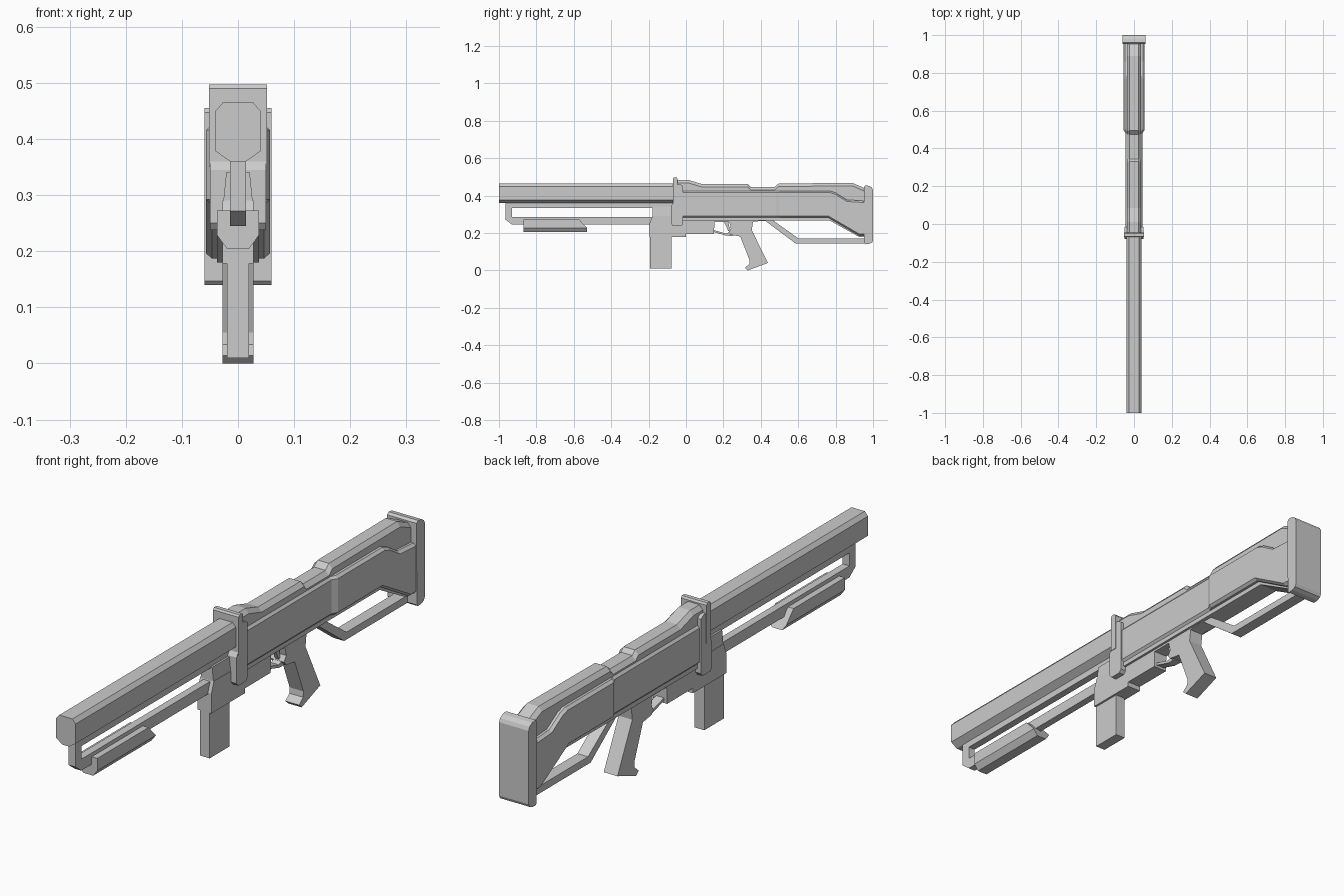
import bpy, bmesh

if "Cube" in bpy.data.objects:
    bpy.data.objects.remove(bpy.data.objects["Cube"])


def finish(name, bm):
    bmesh.ops.recalc_face_normals(bm, faces=bm.faces[:])
    mesh = bpy.data.meshes.new(name)
    bm.to_mesh(mesh)
    bm.free()
    ob = bpy.data.objects.new(name, mesh)
    bpy.context.collection.objects.link(ob)
    return ob


def loft(rings):
    """Skin a list of 3D rings that share one point count and cap both ends."""
    bm = bmesh.new()
    loops = [[bm.verts.new(p) for p in ring] for ring in rings]
    n = len(loops[0])
    for a, b in zip(loops, loops[1:]):
        for i in range(n):
            j = (i + 1) % n
            bm.faces.new((a[i], a[j], b[j], b[i]))
    bm.faces.new(loops[0])
    bm.faces.new(loops[-1])
    return bm


def side_loft(layers):
    """Layers of (half width, side profile), outermost first, mirrored in x."""
    full = [(-x, p) for x, p in layers] + [(x, p) for x, p in reversed(layers)]
    return loft([[(x, y, z) for y, z in p] for x, p in full])


def plate(name, half, profile):
    return finish(name, side_loft([(half, profile)]))


def section(half_points):
    """Half section (x, z) from top to bottom, mirrored in x."""
    return half_points + [(-x, z) for x, z in reversed(half_points)]


def along_y(name, half_points, y0, y1):
    s = section(half_points)
    return finish(name, loft([[(x, y, z) for x, z in s] for y in (y0, y1)]))


# Barrel shroud
along_y("barrel_shroud", [(.027, .465), (.04, .45), (.04, .378), (.014, .36)], -1, -.05)

# Under-barrel frame
plate("under_frame", .014, [(-.05, .365), (-.965, .365), (-.965, .272), (-.93, .245),
                            (-.15, .245), (-.15, .287), (-.93, .287), (-.93, .335), (-.05, .335)])

# Foregrip with tapered belly and sloped rear
fore_half = [(.037, .273), (.037, .228), (.02, .205)]
fore = section(fore_half)
finish("foregrip", loft([[(x, -.87, z) for x, z in fore],
                         [(x, -.53 - max(0, z - .245) * 1.5, z) for x, z in fore]]))

# Magazine and its well
plate("magazine", .02, [(-.193, .01), (-.078, .01), (-.078, .2), (-.193, .2)])
along_y("magazine_well_upper", [(.021, .34), (.028, .27), (.028, .18)], -.18, -.06)
plate("magazine_well_lower", .028, [(-.195, .178), (0, .178), (0, .29), (-.18, .29), (-.195, .25)])

# Front collar
plate("collar_plate", .052, [(-.07, .35), (-.045, .35), (-.045, .49), (-.05, .497), (-.065, .497), (-.07, .49)])
plate("collar_legs", .05, [(-.08, .25), (-.07, .238), (-.025, .238), (-.015, .25),
                           (-.015, .45), (-.03, .46), (-.07, .46), (-.07, .36), (-.08, .345)])

# Central core with stepped, chamfered top
top = [(-.045, .485), (.01, .485), (.085, .462), (.33, .462), (.345, .447), (.475, .447),
       (.495, .465), (.89, .468), (.955, .44)]
base = [(.955, .18), (.925, .18), (.77, .266), (-.045, .266)]
finish("core", side_loft([(.037, [(y, z - .016) for y, z in top] + base), (.023, top + base)]))

# Side shell, wider behind the step
shell = [(-.015, .425), (.77, .425), (.80, .415), (.86, .378), (.955, .372),
         (.955, .187), (.925, .187), (.76, .283), (-.015, .283)]
shell_in = [(y, z + (-.009 if i < 5 else .009)) for i, (y, z) in enumerate(shell)]
bm = side_loft([(.045, shell_in), (.037, shell)])
for y in (.48, .5):
    bmesh.ops.bisect_plane(bm, geom=bm.verts[:] + bm.edges[:] + bm.faces[:],
                           plane_co=(0, y, 0), plane_no=(0, 1, 0))
for v in bm.verts:
    if v.co.y > .49:
        v.co.x *= 1.26
finish("side_shell", bm)

# Butt pad
plate("butt_pad", .06, [(.952, .447), (.96, .455), (.98, .452), (.994, .443), (1, .43), (1, .16),
                        (.995, .149), (.98, .142), (.96, .14), (.953, .147)])

# Lower receiver
plate("lower_receiver", .028, [(-.02, .29), (-.02, .196), (.15, .196), (.152, .258), (.23, .258),
                               (.26, .24), (.37, .262), (.45, .268), (.45, .29)])

# Trigger guard and trigger
plate("trigger_guard", .016, [(.148, .216), (.215, .197), (.25, .215), (.25, .185), (.215, .186), (.148, .206)])
plate("trigger", .007, [(.2, .265), (.225, .265), (.237, .21), (.227, .21)])

# Pistol grip
plate("pistol_grip", .028, [(.23, .27), (.36, .275), (.352, .215), (.438, .04), (.33, 0), (.315, .014),
                            (.338, .034), (.34, .055), (.29, .182), (.24, .19), (.228, .205), (.24, .225)])

# Lower stock strut
plate("stock_strut", .022, [(.415, .272), (.585, .145), (.96, .145), (.96, .172), (.6, .172), (.46, .272)])
